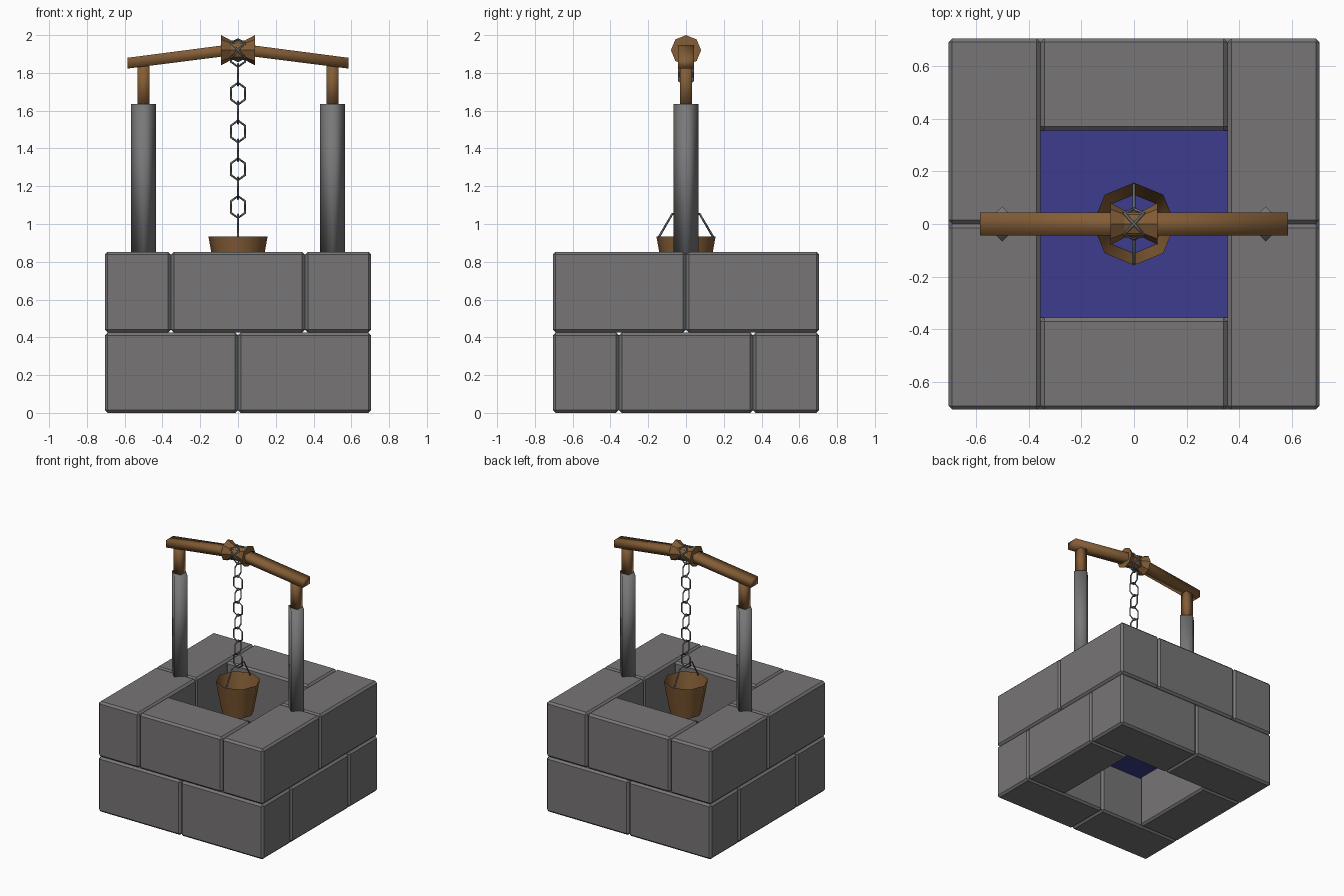
import bpy, bmesh, math
from mathutils import Vector

if "Cube" in bpy.data.objects:
    bpy.data.objects.remove(bpy.data.objects["Cube"])


def material(name, r, g, b):
    m = bpy.data.materials.new(name)
    m.diffuse_color = (r, g, b, 1)
    m.use_nodes = True
    m.node_tree.nodes["Principled BSDF"].inputs["Base Color"].default_value = m.diffuse_color
    return m


STONE = material("stone_grey", 0.185, 0.178, 0.182)
POST = material("post_grey", 0.19, 0.19, 0.195)
WOOD = material("wood_brown", 0.23, 0.11, 0.037)
WATER = material("water_blue", 0.045, 0.045, 0.27)
METAL = material("chain_grey", 0.13, 0.14, 0.15)


def finish(bm, name, mat, smooth=False):
    bmesh.ops.recalc_face_normals(bm, faces=bm.faces)
    me = bpy.data.meshes.new(name)
    bm.to_mesh(me)
    bm.free()
    me.materials.append(mat)
    for p in me.polygons:
        p.use_smooth = smooth
    ob = bpy.data.objects.new(name, me)
    bpy.context.collection.objects.link(ob)
    return ob


def block(name, x0, x1, y0, y1, z0, z1):
    """Bevelled stone block."""
    bm = bmesh.new()
    bmesh.ops.create_cube(bm, size=1)
    for v in bm.verts:
        v.co = Vector(((x0 + x1) / 2 + v.co.x * (x1 - x0),
                       (y0 + y1) / 2 + v.co.y * (y1 - y0),
                       (z0 + z1) / 2 + v.co.z * (z1 - z0)))
    bmesh.ops.bevel(bm, geom=bm.edges[:], offset=0.015, segments=1, affect='EDGES')
    return finish(bm, name, STONE)


def loft(name, rings, mat, caps=True, smooth=True):
    """Skin a list of equal-length point rings."""
    bm = bmesh.new()
    rows = [[bm.verts.new(p) for p in r] for r in rings]
    for a, b in zip(rows, rows[1:]):
        for i in range(len(a)):
            j = (i + 1) % len(a)
            bm.faces.new((a[i], a[j], b[j], b[i]))
    if caps:
        bm.faces.new(rows[0])
        bm.faces.new(rows[-1])
    return finish(bm, name, mat, smooth)


def ring_z(x, z, r, n, turn=0.0):
    return [(x + r * math.cos(math.tau * i / n + turn),
             r * math.sin(math.tau * i / n + turn), z) for i in range(n)]


def ring_x(x, z, r, n):
    return [(x, r * math.cos(math.tau * i / n),
             z + r * math.sin(math.tau * i / n)) for i in range(n)]


def wire(name, pts, closed=True, r=0.006):
    """Thin four-sided metal rod along a path."""
    cu = bpy.data.curves.new(name, 'CURVE')
    cu.dimensions = '3D'
    cu.bevel_depth = r
    cu.bevel_resolution = 0
    sp = cu.splines.new('POLY')
    sp.points.add(len(pts) - 1)
    for p, co in zip(sp.points, pts):
        p.co = (*co, 1)
    sp.use_cyclic_u = closed
    cu.materials.append(METAL)
    ob = bpy.data.objects.new(name, cu)
    bpy.context.collection.objects.link(ob)
    bpy.ops.object.select_all(action='DESELECT')
    ob.select_set(True)
    bpy.context.view_layer.objects.active = ob
    bpy.ops.object.convert(target='MESH')


# Two courses of stones; the lower one is turned a quarter
O, I, M = 0.705, 0.355, 0.426
for s in (-1, 1):
    lo, hi = sorted((s * I, s * O))
    block("upper_stone_middle", -I, I, lo, hi, M, 0.853)
    block("lower_stone_middle", lo, hi, -I, I, 0, M)
    for a, b in ((-O, 0), (0, O)):
        block("upper_stone_side", lo, hi, a, b, M, 0.853)
        block("lower_stone_side", a, b, lo, hi, 0, M)

# Water in the well
bm = bmesh.new()
bmesh.ops.create_grid(bm, x_segments=1, y_segments=1, size=0.36)
for v in bm.verts:
    v.co.z = 0.4
finish(bm, "well_water", WATER)

# Posts: diamond stone shafts with square wooden tops
for x in (-0.5, 0.5):
    loft("stone_post", [ring_z(x, z, 0.066, 4) for z in (0.84, 1.635)], POST)
    loft("wood_post", [ring_z(x, z, 0.0435, 4, math.pi / 4) for z in (1.62, 1.855)], WOOD)

# Bent beam
beam = []
for x, z0, z1 in ((-0.585, 1.823, 1.88), (0, 1.897, 1.956), (0.585, 1.823, 1.88)):
    beam.append([(x, -0.043, z0), (x, 0.043, z0), (x, 0.043, z1), (x, -0.043, z1)])
loft("beam", beam, WOOD)

# Spool with flared ends
loft("spool", [ring_x(x, 1.92, r, 8) for x, r in
               ((-0.09, 0.08), (-0.037, 0.052), (0.037, 0.052), (0.09, 0.08))], WOOD, smooth=False)

# Chain wound on the spool: two crossing zigzag strands
for s in (-1, 1):
    wire("spool_chain", [(s * 0.037 * math.sin(math.pi * i / 2),
                          0.057 * math.cos(math.pi * i / 4),
                          1.92 + 0.057 * math.sin(math.pi * i / 4)) for i in range(8)])

# Hanging chain of hexagonal links, alternating direction
HEX = [(0, 0.058), (0.037, 0.031), (0.037, -0.031), (0, -0.058), (-0.037, -0.031), (-0.037, 0.031)]
for k in range(9):
    z = 1.09 + 0.1 * k
    wire("chain_link", [(u, 0, z + w) if k % 2 == 0 else (0, u, z + w) for u, w in HEX])

# Bucket, its water and its handle
loft("bucket", [ring_z(0, 0.69, 0.112, 8), ring_z(0, 0.935, 0.157, 8)], WOOD, caps=False)
bm = bmesh.new()
bm.faces.new([bm.verts.new(p) for p in ring_z(0, 0.695, 0.112, 8)])
finish(bm, "bucket_water", WATER)
wire("bucket_handle", [(0, -0.15, 0.92), (0, -0.073, 1.052), (0, 0.073, 1.052), (0, 0.15, 0.92)], closed=False)
